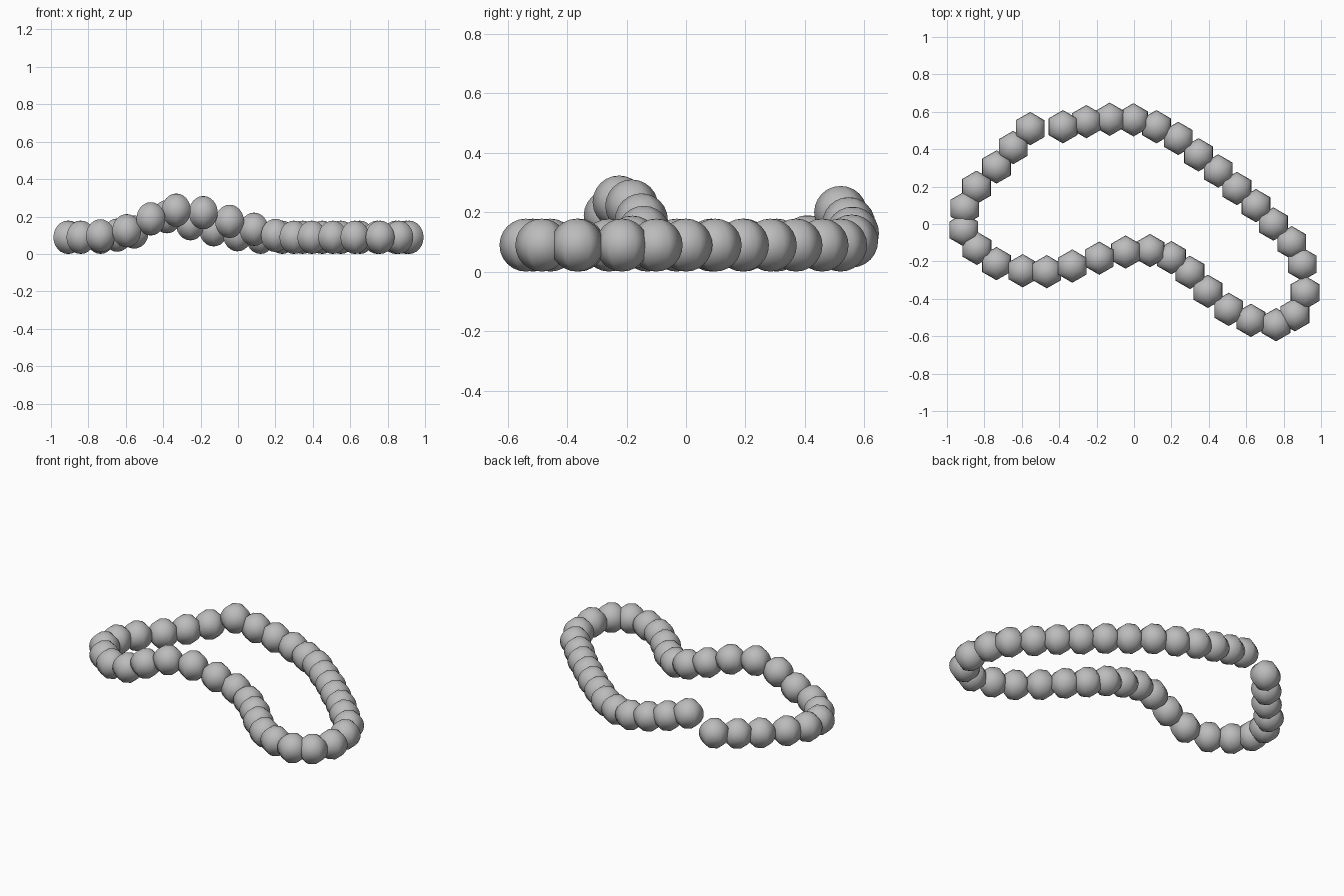
import bpy
from mathutils import Vector

# Remove the default object
cube = bpy.data.objects.get("Cube")
if cube:
    bpy.data.objects.remove(cube, do_unlink=True)

RADIUS = 0.089
REST = 0.089   # centre height of a bead lying flat
BULGE = 0.18   # how far the strand bows out between guide points


def make_material(name, colour):
    material = bpy.data.materials.new(name)
    material.use_nodes = True
    material.diffuse_color = colour
    material.node_tree.nodes["Principled BSDF"].inputs["Base Color"].default_value = colour
    return material


# Guide points of the open strand: every second bead, x, y and lift
guides = [Vector((x, y, REST + lift)) for x, y, lift in (
    (-.38, .52, .11), (-.13, .56, .04), (.12, .52, 0), (.345, .37, 0),
    (.55, .19, 0), (.745, 0, 0), (.9, -.215, 0), (.86, -.485, 0),
    (.625, -.515, 0), (.395, -.36, 0), (.2, -.18, .01), (-.045, -.15, .085),
    (-.33, -.225, .145), (-.595, -.25, .035), (-.84, -.13, 0),
    (-.905, .085, 0), (-.735, .305, 0), (-.555, .51, .028))]


def strand_centres(points):
    """Guide points with a smoothly bowed bead centre between each pair."""
    ends = [points[0] * 2 - points[1]] + points + [points[-1] * 2 - points[-2]]
    centres = [points[0]]
    for before, start, end, after in zip(ends, ends[1:], ends[2:], ends[3:]):
        middle = (start + end) / 2
        middle += (middle - (before + after) / 2) * BULGE
        middle.z = max(middle.z, REST)
        centres += [middle, end]
    return centres


# One six-sided smooth bead, shared by the whole strand
bpy.ops.mesh.primitive_uv_sphere_add(segments=6, ring_count=12, radius=RADIUS)
first_bead = bpy.context.object
bead_mesh = first_bead.data
bead_mesh.name = "bead"
bead_mesh.materials.append(make_material("bead grey", (0.5, 0.5, 0.5, 1)))
for face in bead_mesh.polygons:
    face.use_smooth = True

# String the beads along the strand
for number, centre in enumerate(strand_centres(guides)):
    bead = first_bead
    if number:
        bead = bpy.data.objects.new("bead", bead_mesh)
        bpy.context.collection.objects.link(bead)
    bead.name = f"bead_{number + 1}"
    bead.location = centre
